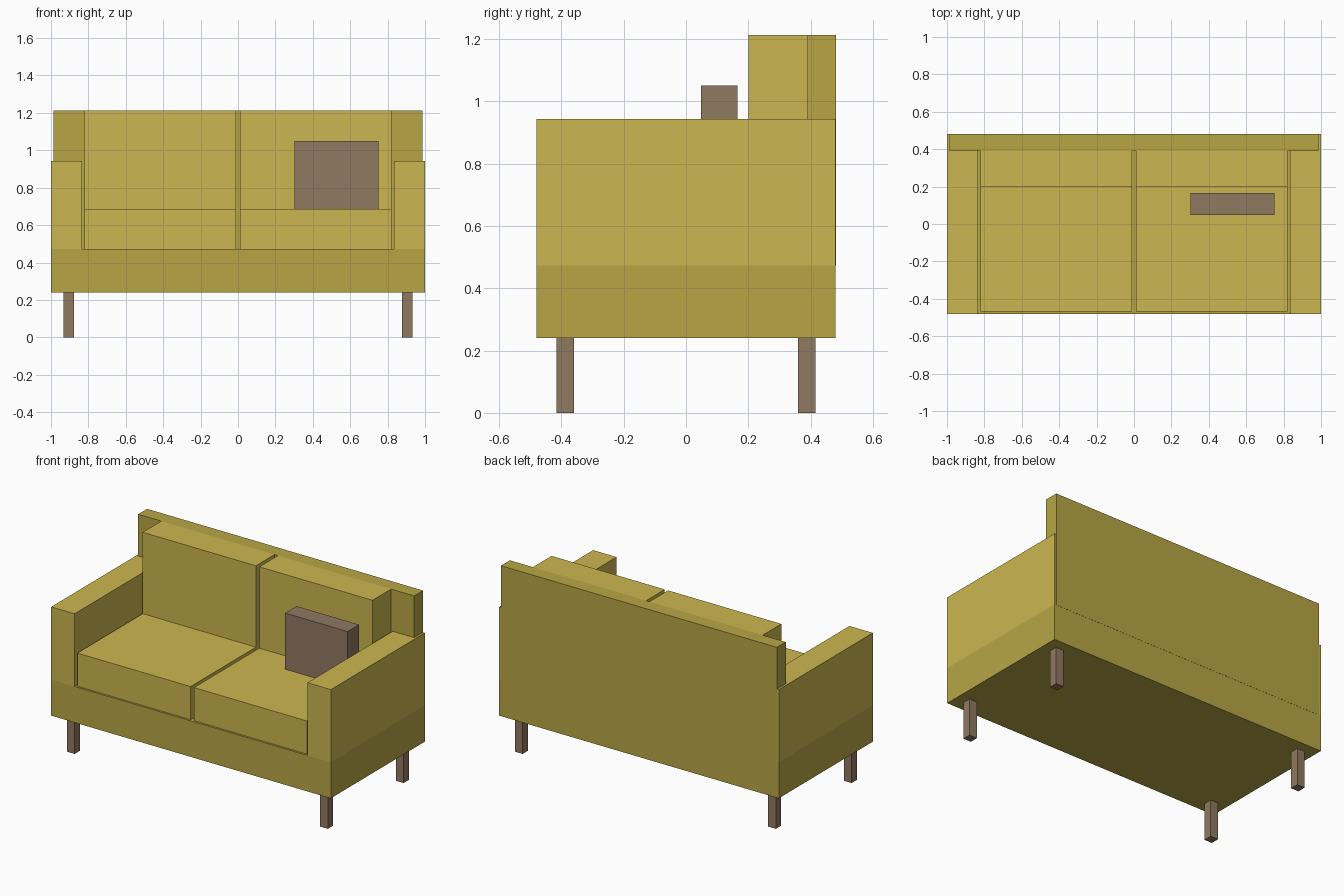
import bpy

if "Cube" in bpy.data.objects:
    bpy.data.objects.remove(bpy.data.objects["Cube"])


def material(name, color):
    mat = bpy.data.materials.new(name)
    mat.diffuse_color = (*color, 1)
    mat.use_nodes = True
    mat.node_tree.nodes["Principled BSDF"].inputs["Base Color"].default_value = mat.diffuse_color
    return mat


frame_mat = material("frame_fabric", (0.48, 0.38, 0.06))
fabric_mat = material("cushion_fabric", (0.60, 0.47, 0.08))
wood_mat = material("brown", (0.28, 0.19, 0.12))


def box(name, x, y, z, mat):
    """Box from (min, max) ranges on each axis."""
    bpy.ops.mesh.primitive_cube_add(size=1, location=[(a + b) / 2 for a, b in (x, y, z)])
    ob = bpy.context.object
    ob.name = ob.data.name = name
    ob.scale = [b - a for a, b in (x, y, z)]
    bpy.ops.object.transform_apply(location=False, rotation=False, scale=True)
    ob.data.materials.append(mat)
    return ob


# Frame: base and backrest
box("base", (-1, 1), (-0.48, 0.48), (0.24, 0.473), frame_mat)
box("backrest", (-0.987, 0.987), (0.39, 0.481), (0.473, 1.213), frame_mat)

for side, s in (("left", -1), ("right", 1)):
    def span(a, b):
        return tuple(sorted((s * a, s * b)))

    # Arms and cushions
    box(side + "_arm", span(0.833, 1), (-0.48, 0.48), (0.473, 0.943), fabric_mat)
    box(side + "_seat_cushion", span(0.012, 0.822), (-0.467, 0.39), (0.473, 0.687), fabric_mat)
    box(side + "_back_cushion", span(0.012, 0.822), (0.20, 0.39), (0.687, 1.213), fabric_mat)

    # Legs
    for end, y in (("front", (-0.415, -0.36)), ("back", (0.36, 0.415))):
        box(f"{end}_{side}_leg", span(0.878, 0.933), y, (0, 0.24), wood_mat)

# Throw pillow
box("throw_pillow", (0.303, 0.75), (0.048, 0.165), (0.687, 1.05), wood_mat)
